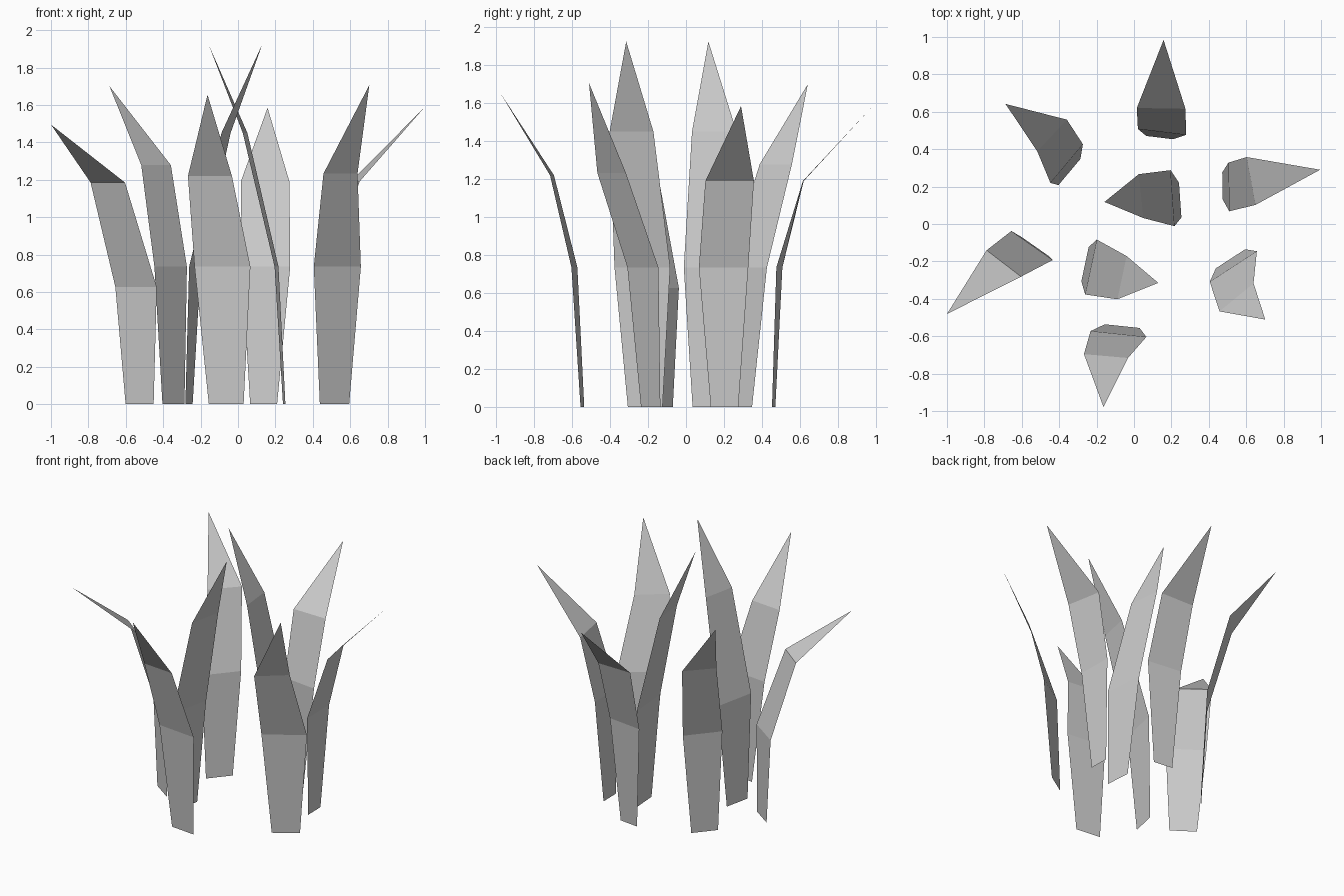
import bpy, bmesh
from math import cos, sin, radians

if "Cube" in bpy.data.objects:
    bpy.data.objects.remove(bpy.data.objects["Cube"])

BROAD = (0.187, 0.30, 0.236)     # widths at root, belly and shoulder
MEDIUM = (0.183, 0.27, 0.232)
SHORT = (0.145, 0.26, 0.26)


def blade(name, widths, centres, tip, heights, yaw_low, yaw_high):
    """A flat folded leaf: two four-sided panels ending in a triangle."""
    bm = bmesh.new()
    levels = zip(centres, (0, *heights[:2]), widths, (yaw_low, yaw_low, yaw_high))
    rows = []
    for (x, y), z, w, yaw in levels:
        dx, dy = cos(radians(yaw)) * w / 2, sin(radians(yaw)) * w / 2
        rows.append([bm.verts.new((x + s * dx, y + s * dy, z)) for s in (-1, 1)])
    for low, high in zip(rows, rows[1:]):
        bm.faces.new((low[0], low[1], high[1], high[0]))
    bm.faces.new((*rows[-1], bm.verts.new((*tip, heights[2]))))
    mesh = bpy.data.meshes.new(name)
    bm.to_mesh(mesh)
    bm.free()
    bpy.context.collection.objects.link(bpy.data.objects.new(name, mesh))


# Outer blades
blade("front_blade", BROAD, [(-.063, -.546), (-.083, -.588), (-.15, -.706)],
      (-.163, -.979), (.735, 1.22, 1.655), -6, -5)
blade("back_blade", SHORT, [(.137, .462), (.15, .492), (.145, .618)],
      (.158, .984), (.735, 1.19, 1.585), -7, -1)
blade("back_left_blade", MEDIUM, [(-.345, .278), (-.36, .323), (-.438, .473)],
      (-.687, .642), (.735, 1.278, 1.70), 50, 47)
blade("right_blade", SHORT, [(.473, .203), (.507, .198), (.626, .23)],
      (.995, .29), (.735, 1.19, 1.585), -89, -79.5)
blade("front_left_blade", MEDIUM, [(-.526, -.122), (-.545, -.115), (-.696, -.211)],
      (-1, -.481), (.626, 1.185, 1.495), -35, -37.5)
blade("front_right_blade", BROAD, [(.516, -.186), (.531, -.227), (.548, -.392)],
      (.702, -.511), (.735, 1.233, 1.706), 33, 39.5)

# Tall inner blades
blade("inner_right_blade", BROAD, [(.247, .128), (.206, .138), (.038, .149)],
      (-.158, .118), (.735, 1.45, 1.925), -86, -84)
blade("inner_left_blade", BROAD, [(-.262, -.215), (-.23, -.23), (-.064, -.287)],
      (.13, -.315), (.735, 1.45, 1.925), -102, -102)
